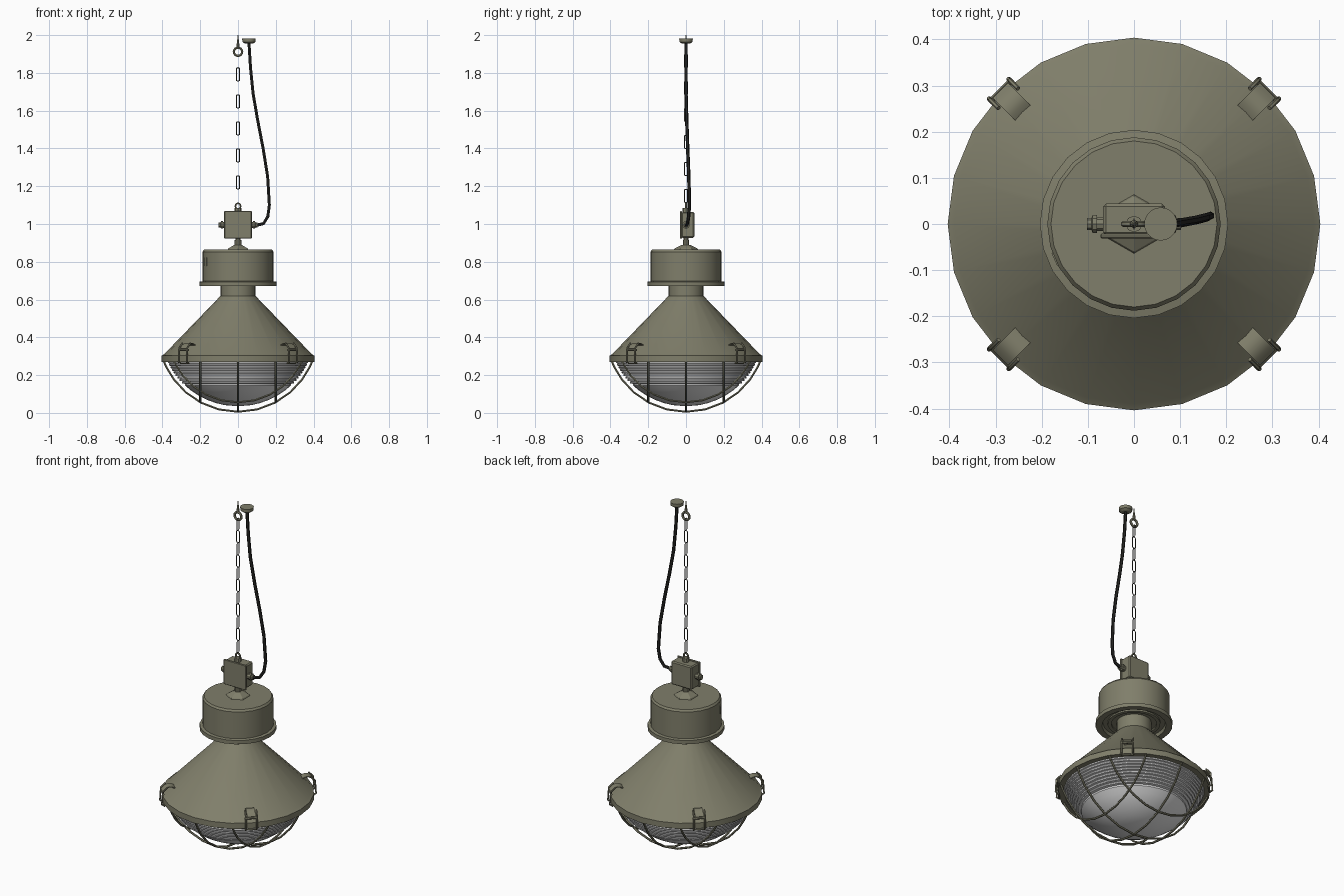
import bpy, bmesh, math
from mathutils import Matrix, Vector

if "Cube" in bpy.data.objects:
    bpy.data.objects.remove(bpy.data.objects["Cube"])


def material(name, rgb):
    m = bpy.data.materials.new(name)
    m.diffuse_color = (*rgb, 1)
    m.use_nodes = True
    m.node_tree.nodes["Principled BSDF"].inputs["Base Color"].default_value = m.diffuse_color
    return m


OLIVE = material("olive paint", (0.215, 0.21, 0.145))
GLASS = material("pale glass", (0.8, 0.8, 0.8))
BLACK = material("black rubber", (0.02, 0.02, 0.018))
STEEL = material("dark steel", (0.05, 0.05, 0.045))


def activate(ob):
    bpy.ops.object.select_all(action='DESELECT')
    ob.select_set(True)
    bpy.context.view_layer.objects.active = ob


def finish(name, bm, mat, angle=30):
    bmesh.ops.recalc_face_normals(bm, faces=bm.faces)
    me = bpy.data.meshes.new(name)
    bm.to_mesh(me)
    bm.free()
    ob = bpy.data.objects.new(name, me)
    me.materials.append(mat)
    bpy.context.collection.objects.link(ob)
    activate(ob)
    bpy.ops.object.shade_smooth_by_angle(angle=math.radians(angle))
    return ob


def lathe(name, profile, mat, sides=24, matrix=Matrix(), turn=0, angle=30):
    """Revolve (radius, height) points around z; radius 0 makes a pole."""
    bm = bmesh.new()
    rings = []
    for r, z in profile:
        n = sides if r > 0 else 1
        rings.append([bm.verts.new((r * math.cos(turn + math.tau * i / sides),
                                    r * math.sin(turn + math.tau * i / sides), z)) for i in range(n)])
    for a, b in zip(rings, rings[1:]):
        for i in range(sides):
            j = (i + 1) % sides
            quad = [a[i % len(a)], a[j % len(a)], b[j % len(b)], b[i % len(b)]]
            quad = list(dict.fromkeys(quad))
            if len(quad) > 2:
                bm.faces.new(quad)
    bm.transform(matrix)
    return finish(name, bm, mat, angle)


def box(name, size, matrix, mat, bevel=0.0):
    bm = bmesh.new()
    bmesh.ops.create_cube(bm, size=1, matrix=Matrix.Diagonal((*size, 1)))
    if bevel:
        bmesh.ops.bevel(bm, geom=bm.edges[:], offset=bevel, segments=1, affect='EDGES')
    bm.transform(matrix)
    return finish(name, bm, mat)


def wire(name, points, radius, mat, closed=False, res=1):
    cu = bpy.data.curves.new(name, 'CURVE')
    cu.dimensions = '3D'
    cu.bevel_depth, cu.bevel_resolution = radius, res
    cu.use_fill_caps = True
    sp = cu.splines.new('POLY')
    sp.points.add(len(points) - 1)
    for p, co in zip(sp.points, points):
        p.co = (*co, 1)
    sp.use_cyclic_u = closed
    ob = bpy.data.objects.new(name, cu)
    cu.materials.append(mat)
    bpy.context.collection.objects.link(ob)
    activate(ob)
    bpy.ops.object.convert(target='MESH')
    bpy.ops.object.shade_smooth_by_angle(angle=math.radians(50))
    return bpy.context.view_layer.objects.active


T = Matrix.Translation


def rot(deg, axis):
    return Matrix.Rotation(math.radians(deg), 4, axis)


# Conical shade with rim and neck
lathe("shade", [(0.37, 0.285), (0.37, 0.27), (0.404, 0.27), (0.404, 0.303), (0.39, 0.312),
                (0.092, 0.62), (0.092, 0.69)], OLIVE)

# Ballast drum: flange, recessed underside with rings, bevelled lid
lathe("drum", [(0.09, 0.69), (0.12, 0.69), (0.12, 0.682), (0.14, 0.682), (0.14, 0.69), (0.165, 0.69),
               (0.17, 0.672), (0.204, 0.672), (0.204, 0.694), (0.188, 0.697), (0.188, 0.853),
               (0.18, 0.864), (0, 0.864)], OLIVE)
box("drum_plate", (0.004, 0.03, 0.045), rot(204, 'Z') @ T((0.187, 0, 0.8)), OLIVE)

# Faceted cap and stem below the junction box
lathe("stem_cap", [(0.065, 0.862), (0.06, 0.87), (0.022, 0.89), (0, 0.89)], OLIVE, 6, turn=math.pi / 2)
lathe("stem", [(0.018, 0.885), (0.018, 0.915), (0.013, 0.915), (0.013, 0.93)], OLIVE, 10)

# Junction box with front lid
box("junction_box", (0.134, 0.068, 0.136), T((0, 0.01, 0.995)), OLIVE, 0.006)
box("junction_lid", (0.146, 0.01, 0.146), T((0, -0.026, 0.995)), OLIVE, 0.003)

# Cable glands on both sides
for side in (-1, 1):
    lathe("cable_gland", [(0.016, 0.06), (0.016, 0.08), (0.02, 0.08), (0.02, 0.09), (0.014, 0.092),
                          (0.014, 0.102), (0, 0.102)], OLIVE, 10, T((0, 0, 0.995)) @ rot(90 * side, 'Y'))

# Suspension eye on the box
lathe("eye_base", [(0.018, 1.06), (0.018, 1.085), (0, 1.085)], OLIVE, 8)
wire("suspension_eye", [(0.014 * math.cos(t * math.tau / 12), 0, 1.094 + 0.016 * math.sin(t * math.tau / 12))
                        for t in range(12)], 0.005, OLIVE, True)

# Chain of alternating flat links
for k in range(11):
    z = 1.1485 + 0.0715 * k
    pts = []
    for i in range(12):
        a = math.tau * (i + 0.5) / 12
        u, v = 0.0095 * math.cos(a), 0.0095 * math.sin(a)
        v += math.copysign(0.026, v)
        pts.append((u, 0, z + v))
    link = wire("chain_link", pts, 0.0032, STEEL, True)
    flat = Matrix.Diagonal((1, 0.4, 1, 1))
    link.data.transform(flat if k % 2 else rot(90, 'Z') @ flat)

# Ceiling hook: ring and tapered screw
wire("hook_ring", [(0.022 * math.cos(t * math.tau / 14), 0, 1.912 + 0.022 * math.sin(t * math.tau / 14))
                   for t in range(14)], 0.007, OLIVE, True)
lathe("hook_screw", [(0.009, 1.935), (0.009, 1.945), (0.005, 1.965), (0.002, 2.0), (0, 2.0)], OLIVE, 8)

# Ceiling rose and hanging cable
lathe("ceiling_rose", [(0, 1.955), (0.022, 1.955), (0.035, 1.964), (0.036, 1.982), (0, 1.982)],
      OLIVE, 20, T((0.058, 0, 0)))
wire("cable", [(0.058, 0, 1.96), (0.066, 0, 1.83), (0.08, 0.0, 1.69), (0.104, 0.004, 1.55),
               (0.133, 0.009, 1.4), (0.157, 0.015, 1.25), (0.166, 0.018, 1.1), (0.158, 0.014, 1.04),
               (0.135, 0.008, 1.002), (0.095, 0, 0.993)], 0.009, BLACK)


# Glass bowl: ribbed upper part, smooth bottom
def bowl_radius(z):
    return math.sqrt(max(0, 0.412 ** 2 - (0.447 - z) ** 2))


profile = [(0.37, 0.285)]
for k in range(9):
    z = 0.27 - 0.0135 * k
    r = bowl_radius(z)
    profile += [(r, z), (r - 0.001, z - 0.006), (bowl_radius(z - 0.0135) - 0.003, z - 0.008)]
profile += [(bowl_radius(z), z) for z in (0.145, 0.12, 0.095, 0.07, 0.052, 0.041)] + [(0, 0.035)]
lathe("glass_bowl", profile, GLASS, 32, angle=35)

# Wire guard: three arcs each way lying on a spherical cap
for turned in (False, True):
    for off in (-0.2, 0, 0.2):
        half = math.sqrt(0.392 ** 2 - off ** 2)
        pts = []
        for i in range(13):
            s = half * math.sin(math.pi / 2 * (i / 6 - 1))
            z = 0.4285 - math.sqrt(0.4225 ** 2 - off ** 2 - s ** 2)
            pts.append((off, s, z) if turned else (s, off, z))
        wire("guard_wire", pts, 0.006, OLIVE)

# Four spring clamps around the rim
for q in range(4):
    M = rot(45 + 90 * q, 'Z')
    # curved lever plate
    bm = bmesh.new()
    path = [(0.338, 0.358), (0.355, 0.368), (0.375, 0.37), (0.395, 0.36), (0.41, 0.342)]
    rows = [[bm.verts.new((r, y, z)) for y in (-0.023, 0.023)] for r, z in path]
    for a, b in zip(rows, rows[1:]):
        bm.faces.new((a[0], a[1], b[1], b[0]))
    bmesh.ops.recalc_face_normals(bm, faces=bm.faces)
    bmesh.ops.solidify(bm, geom=bm.faces[:], thickness=0.005)
    bm.transform(M)
    finish("clamp_lever", bm, OLIVE, 40)
    # pivot pin and side wires hooked under the rim
    wire("clamp_pin", [M @ Vector((0.408, y, 0.333)) for y in (-0.036, 0.036)], 0.006, OLIVE)
    for y in (-0.03, 0.03):
        side = [(0.385, y, 0.37), (0.41, y, 0.345), (0.415, y, 0.272), (0.4, y, 0.263)]
        wire("clamp_wire", [M @ Vector(p) for p in side], 0.005, OLIVE)
    wire("clamp_hook", [M @ Vector((0.4, y, 0.263)) for y in (-0.032, 0.032)], 0.005, OLIVE)
